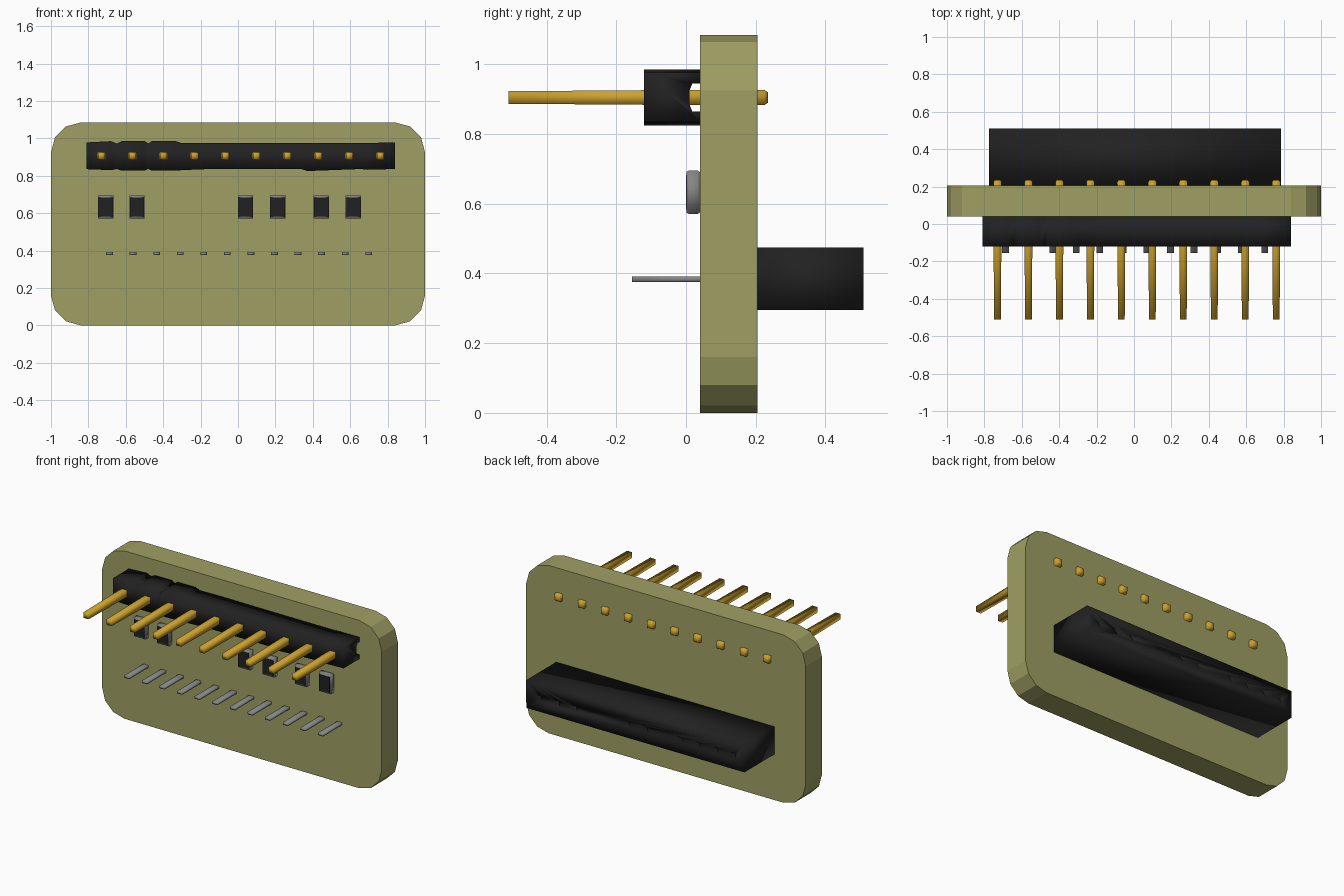
import bpy, bmesh
from math import cos, sin, pi

if "Cube" in bpy.data.objects:
    bpy.data.objects.remove(bpy.data.objects["Cube"])


def material(name, rgb):
    m = bpy.data.materials.new(name)
    m.diffuse_color = (*rgb, 1)
    m.use_nodes = True
    m.node_tree.nodes["Principled BSDF"].inputs["Base Color"].default_value = m.diffuse_color
    return m


OLIVE = material("olive_board", (0.347, 0.347, 0.127))
BLACK = material("black_plastic", (0.0155, 0.0155, 0.016))
GOLD = material("gold_pin", (0.60, 0.355, 0.028))
METAL = material("grey_metal", (0.235, 0.235, 0.24))


def loft(name, rings, mat, smooth=False):
    """Bridge equal-length closed rings of points and cap both ends."""
    bm = bmesh.new()
    vs = [[bm.verts.new(p) for p in ring] for ring in rings]
    n = len(vs[0])
    for a, b in zip(vs, vs[1:]):
        for i in range(n):
            j = (i + 1) % n
            bm.faces.new((a[i], a[j], b[j], b[i]))
    bm.faces.new(vs[0][::-1])
    bm.faces.new(vs[-1])
    bmesh.ops.recalc_face_normals(bm, faces=bm.faces[:])
    for f in bm.faces:
        f.smooth = smooth
    me = bpy.data.meshes.new(name)
    bm.to_mesh(me)
    bm.free()
    me.materials.append(mat)
    ob = bpy.data.objects.new(name, me)
    bpy.context.collection.objects.link(ob)
    return ob


def prism(name, outline, y0, y1, mat, smooth=False):
    return loft(name, [[(x, y, z) for x, z in outline] for y in (y0, y1)], mat, smooth)


def rect(x, z, w, h, y):
    return [(x + sx * w / 2, y, z + sz * h / 2)
            for sx, sz in ((-1, -1), (1, -1), (1, 1), (-1, 1))]


def box(name, x0, x1, y0, y1, z0, z1, mat, smooth=False):
    return prism(name, [(x0, z0), (x1, z0), (x1, z1), (x0, z1)], y0, y1, mat, smooth)


# Circuit board with three-sided corners
r, top = 0.16, 1.085
outline = []
for q, (cx, cz) in enumerate([(1 - r, top - r), (r - 1, top - r), (r - 1, r), (1 - r, r)]):
    for k in range(4):
        a = (q + k / 3) * pi / 2
        outline.append((cx + r * cos(a), cz + r * sin(a)))
prism("circuit_board", outline, 0.04, 0.205, OLIVE)

# Pin header housing: C-shaped section swept along x with uneven notched edges
sections = [  # x, bottom z, top z
    (-0.81, 0.835, 0.978), (-0.68, 0.830, 0.985), (-0.648, 0.836, 0.972),
    (-0.62, 0.827, 0.986), (-0.50, 0.827, 0.986), (-0.48, 0.836, 0.972),
    (-0.46, 0.827, 0.986), (-0.335, 0.827, 0.986), (-0.30, 0.830, 0.974),
    (-0.15, 0.836, 0.976), (0.34, 0.836, 0.974), (0.37, 0.825, 0.974),
    (0.50, 0.830, 0.974), (0.66, 0.836, 0.974), (0.69, 0.832, 0.976), (0.84, 0.836, 0.977)]


def housing_ring(x, b, t):
    return [(x, y, z) for y, z in (
        (-0.12, b), (-0.12, t), (0.04, t), (0.04, 0.945), (0.018, 0.945), (0.010, 0.925),
        (0.010, 0.885), (0.018, 0.865), (0.04, 0.865), (0.04, b))]


loft("header_housing", [housing_ring(*s) for s in sections], BLACK, True)

# Ten gold header pins with slightly tapered ends
for i in range(10):
    x, z = -0.73 + i * 0.1656, 0.905
    loft(f"header_pin_{i + 1}", [rect(x, z, w, w, y) for y, w in (
        (-0.51, 0.036), (-0.10, 0.042), (0.225, 0.044), (0.235, 0.030))], GOLD, True)

# Six surface-mounted chips: metal base with a dark face
for i, x in enumerate((-0.707, -0.540, 0.040, 0.213, 0.445, 0.617)):
    loft(f"chip_terminals_{i + 1}", [rect(x, 0.633, w, h, y) for y, w, h in (
        (0.04, 0.080, 0.115), (0.034, 0.082, 0.124),
        (0.008, 0.082, 0.124), (0.002, 0.080, 0.118))], METAL, True)
    box(f"chip_body_{i + 1}", x - 0.038, x + 0.038, 0.0, 0.008, 0.583, 0.683, BLACK)

# Twelve flat leads of the rear connector
lead_x = [-0.687 + i * 0.126 for i in range(12)]
for i, x in enumerate(lead_x):
    box(f"connector_lead_{i + 1}", x - 0.018, x + 0.018, -0.155, 0.21,
        0.376, 0.391, METAL, True)

# Rear connector block with small triangular contact pits
block = box("rear_connector", -0.775, 0.785, 0.205, 0.51, 0.295, 0.475, BLACK, True)
for i, x in enumerate(lead_x):
    if i in (4, 7, 8):
        continue
    pit = prism("pit_cutter", [(x - 0.02, 0.365), (x - 0.02, 0.400), (x + 0.02, 0.400)],
                0.485, 0.53, BLACK, True)
    pit.hide_render = True
    mod = block.modifiers.new("pit", "BOOLEAN")
    mod.operation, mod.object, mod.solver = "DIFFERENCE", pit, "EXACT"
    bpy.context.view_layer.objects.active = block
    bpy.ops.object.modifier_apply(modifier=mod.name)
    bpy.data.objects.remove(pit)
